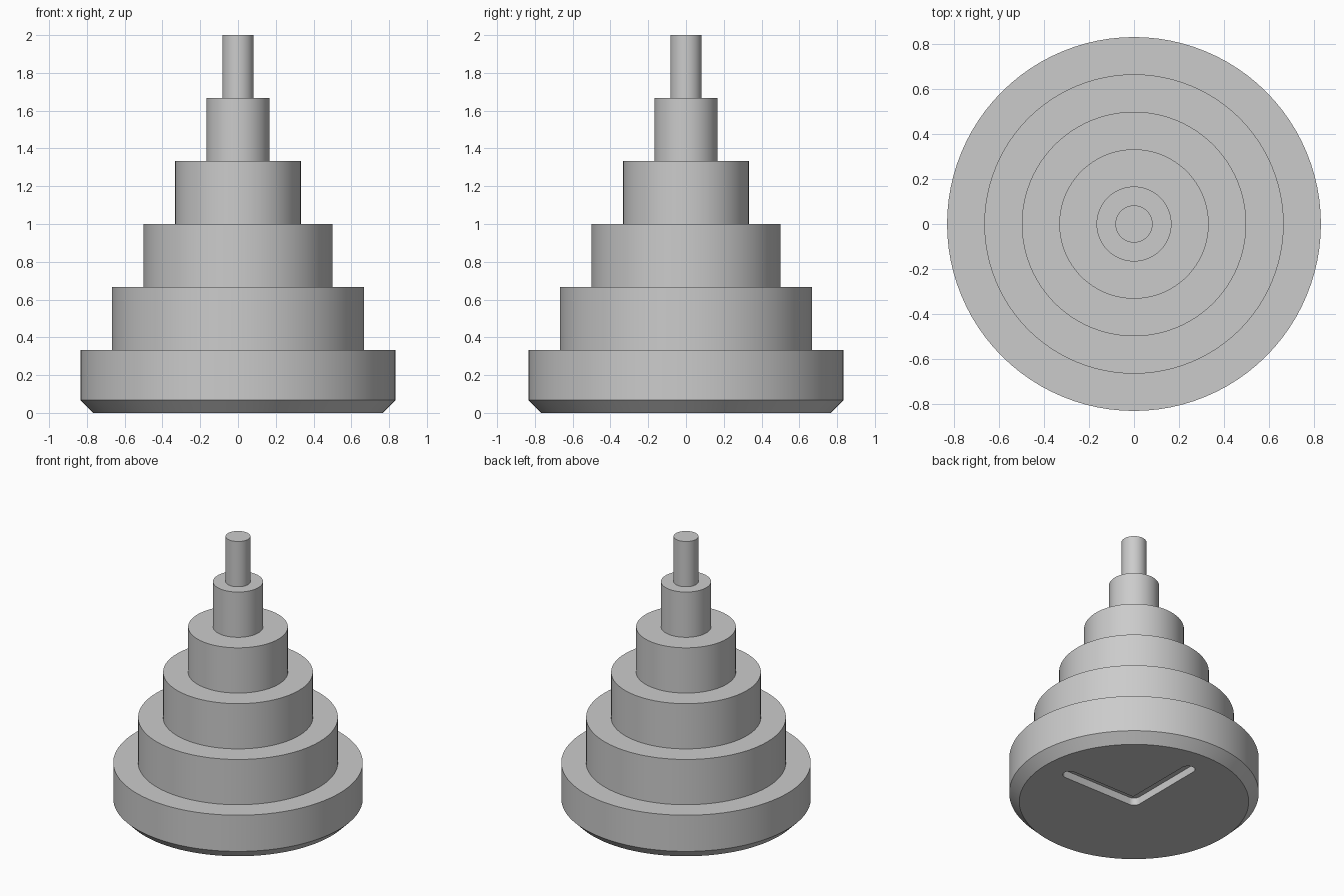
import bpy, bmesh
from math import cos, sin, radians
from mathutils import Vector

cube = bpy.data.objects.get("Cube")
if cube:
    bpy.data.objects.remove(cube, do_unlink=True)

STEP = 1 / 3            # height of each tier
RADII = [0.833, 0.667, 0.5, 0.333, 0.167, 0.083]
CHAMFER = 0.067
ARM, HALF_WIDTH, DEPTH = 0.56, 0.047, 0.055

grey = bpy.data.materials.new("plain grey")
grey.use_nodes = True
colour = (0.6, 0.6, 0.6, 1)
grey.diffuse_color = colour
grey.node_tree.nodes["Principled BSDF"].inputs["Base Color"].default_value = colour


def make_object(name, bm):
    bmesh.ops.recalc_face_normals(bm, faces=bm.faces)
    mesh = bpy.data.meshes.new(name)
    bm.to_mesh(mesh)
    bm.free()
    mesh.materials.append(grey)
    obj = bpy.data.objects.new(name, mesh)
    bpy.context.collection.objects.link(obj)
    return obj


def arc(cx, cy, start, end, steps=10):
    angles = [radians(start + (end - start) * i / steps) for i in range(steps + 1)]
    return [(cx + HALF_WIDTH * cos(a), cy + HALF_WIDTH * sin(a)) for a in angles]


# Stepped round tower: revolve the stair profile, then cap both ends
profile = [(RADII[0] - CHAMFER, 0), (RADII[0], CHAMFER)]
for i, radius in enumerate(RADII):
    if i:
        profile.append((radius, i * STEP))
    profile.append((radius, (i + 1) * STEP))
bm = bmesh.new()
verts = [bm.verts.new((r, 0, z)) for r, z in profile]
edges = [bm.edges.new(pair) for pair in zip(verts, verts[1:])]
bmesh.ops.spin(bm, geom=verts + edges, cent=(0, 0, 0), axis=(0, 0, 1),
               angle=radians(360), steps=96, use_merge=True)
bmesh.ops.remove_doubles(bm, verts=bm.verts, dist=0.0001)
bmesh.ops.holes_fill(bm, edges=[e for e in bm.edges if e.is_boundary], sides=0)
tower = make_object("stepped_tower", bm)

# Round-ended corner groove in the underside, along +x and +y
outline = (arc(ARM, 0, -90, 90) + [(HALF_WIDTH, HALF_WIDTH)]
           + arc(0, ARM, 0, 180) + arc(0, 0, 180, 270))
bm = bmesh.new()
base = bm.faces.new([bm.verts.new((x, y, -DEPTH)) for x, y in outline])
top = bmesh.ops.extrude_face_region(bm, geom=[base])["geom"]
bmesh.ops.translate(bm, vec=Vector((0, 0, 2 * DEPTH)),
                    verts=[v for v in top if isinstance(v, bmesh.types.BMVert)])
cutter = make_object("groove_cutter", bm)
cutter.hide_render = True

cut = tower.modifiers.new("underside groove", 'BOOLEAN')
cut.operation = 'DIFFERENCE'
cut.solver = 'EXACT'
cut.object = cutter

# Apply the cut, drop the cutter and smooth the round walls
bpy.ops.object.select_all(action='DESELECT')
tower.select_set(True)
bpy.context.view_layer.objects.active = tower
bpy.ops.object.modifier_apply(modifier=cut.name)
bpy.data.objects.remove(cutter, do_unlink=True)
bpy.ops.object.shade_smooth_by_angle(angle=radians(30))
